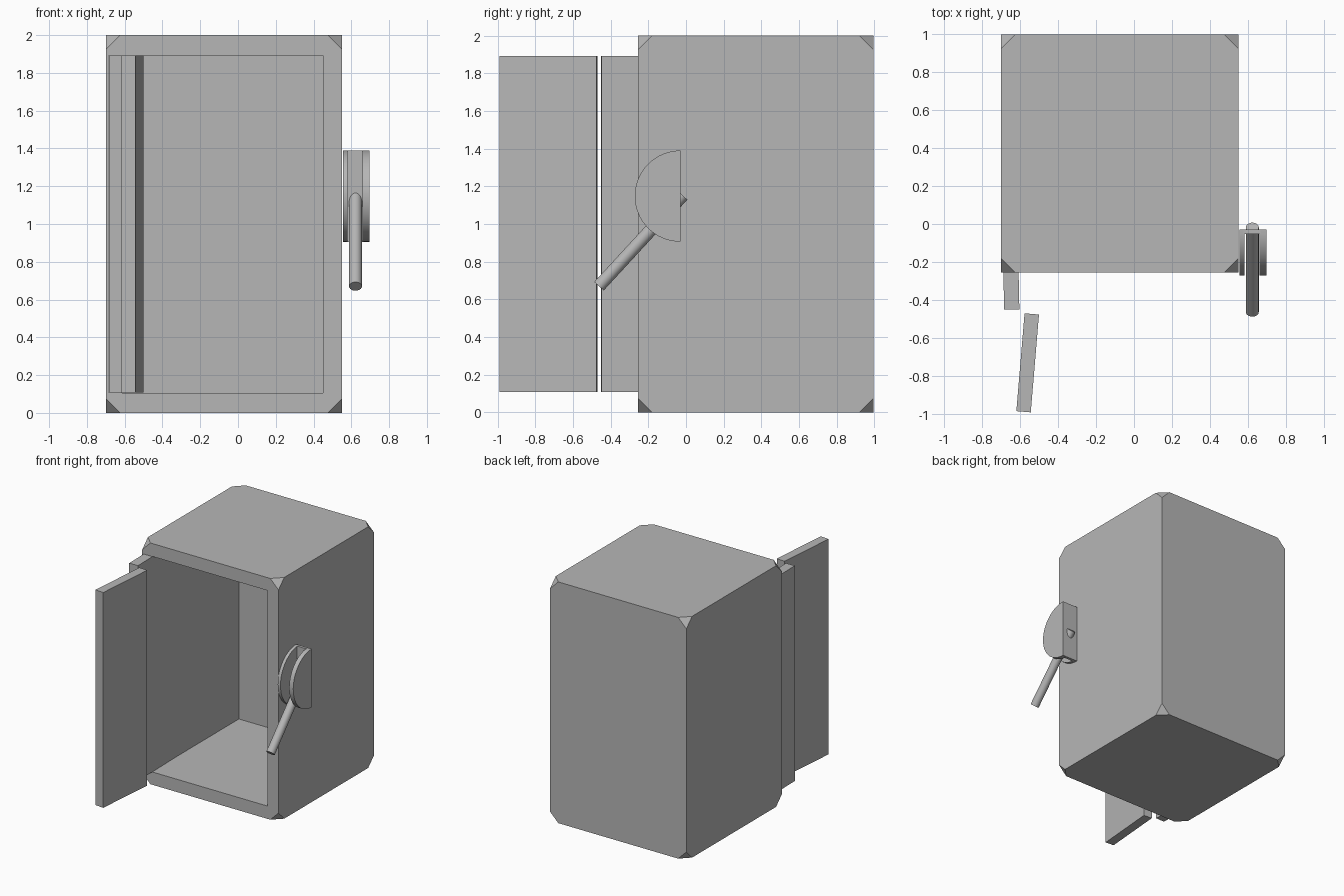
import bpy, bmesh, math
from mathutils import Vector, Matrix

old = bpy.data.objects.get("Cube")
if old:
    bpy.data.objects.remove(old)

grey = bpy.data.materials.new("plain_grey")
grey.use_nodes = True
grey.diffuse_color = (0.47, 0.47, 0.47, 1)
grey.node_tree.nodes["Principled BSDF"].inputs["Base Color"].default_value = (0.47, 0.47, 0.47, 1)


def finish(bm, name):
    bmesh.ops.recalc_face_normals(bm, faces=bm.faces)
    mesh = bpy.data.meshes.new(name)
    bm.to_mesh(mesh)
    bm.free()
    mesh.materials.append(grey)
    obj = bpy.data.objects.new(name, mesh)
    bpy.context.collection.objects.link(obj)
    return obj


def box(name, low, high, turn=0, corner_cut=0):
    """Box between two corners, turned about its vertical axis (degrees)."""
    low, high = Vector(low), Vector(high)
    bm = bmesh.new()
    bmesh.ops.create_cube(bm, size=1)
    bmesh.ops.scale(bm, vec=high - low, verts=bm.verts)
    if corner_cut:
        bmesh.ops.bevel(bm, geom=bm.verts[:], offset=corner_cut, segments=1, affect='VERTICES')
    place = Matrix.Translation((low + high) / 2) @ Matrix.Rotation(math.radians(turn), 4, 'Z')
    bm.transform(place)
    return finish(bm, name)


def smooth(obj):
    bpy.ops.object.select_all(action='DESELECT')
    obj.select_set(True)
    bpy.context.view_layer.objects.active = obj
    bpy.ops.object.shade_smooth_by_angle(angle=math.radians(30))


# Hollow cabinet with clipped corners
cabinet = box("cabinet", (-0.7, -0.255, 0), (0.55, 0.995, 2), corner_cut=0.075)
cavity = box("cavity_cutter", (-0.615, -0.5, 0.106), (0.45, 0.89, 1.893))
cut = cabinet.modifiers.new("cavity", 'BOOLEAN')
cut.operation = 'DIFFERENCE'
cut.solver = 'EXACT'
cut.object = cavity
bpy.context.view_layer.objects.active = cabinet
bpy.ops.object.modifier_apply(modifier="cavity")
bpy.data.objects.remove(cavity)

# Two equal leaves of the folded door
box("inner_door_leaf", (-0.688, -0.45, 0.107), (-0.608, 0.065, 1.892), turn=1.2)
box("outer_door_leaf", (-0.597, -0.988, 0.107), (-0.521, -0.472, 1.892), turn=-4.8)


# Half-round side cheeks of the lever housing
def cheek(name, x, width):
    bm = bmesh.new()
    steps = 32
    rim = []
    for i in range(steps + 1):
        a = math.pi * i / steps
        rim.append(bm.verts.new((x, -0.03 - 0.242 * math.sin(a), 1.148 + 0.242 * math.cos(a))))
    face = bm.faces.new(rim)
    side = bmesh.ops.extrude_face_region(bm, geom=[face])["geom"]
    bmesh.ops.translate(bm, vec=(width, 0, 0), verts=[v for v in side if isinstance(v, bmesh.types.BMVert)])
    smooth(finish(bm, name))


cheek("inner_cheek", 0.555, 0.025)
cheek("outer_cheek", 0.66, 0.037)
box("housing_back", (0.575, -0.053, 0.906), (0.665, -0.03, 1.39))

# Lever rod passing through the housing
start, end = Vector((0.622, -0.462, 0.67)), Vector((0.622, -0.018, 1.152))
axis = end - start
bm = bmesh.new()
bmesh.ops.create_cone(bm, cap_ends=True, segments=32, radius1=0.034, radius2=0.034, depth=axis.length)
bm.transform(Matrix.Translation((start + end) / 2) @ axis.to_track_quat('Z', 'Y').to_matrix().to_4x4())
smooth(finish(bm, "lever_rod"))
